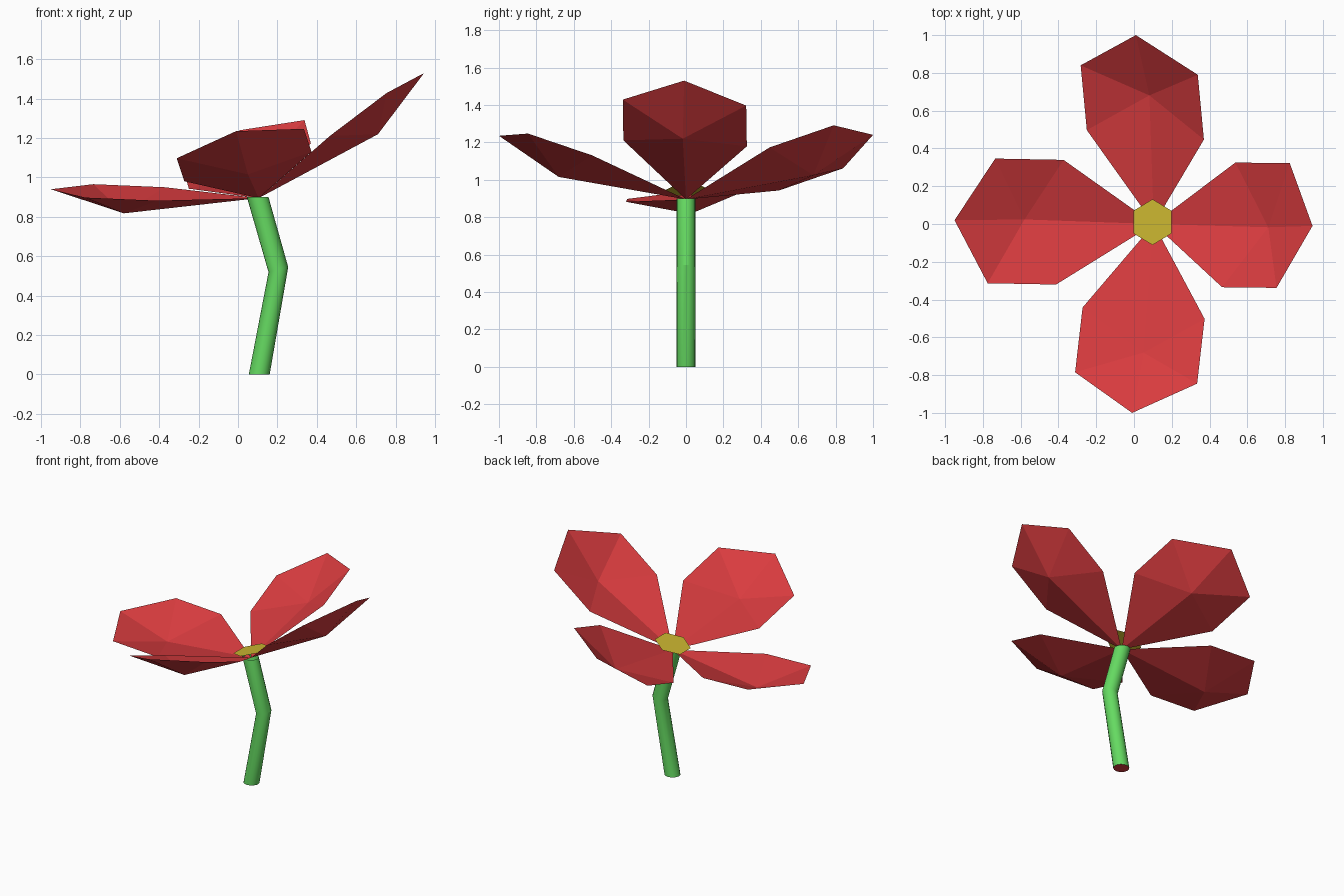
import bpy, math
from mathutils import Vector, Matrix

if "Cube" in bpy.data.objects:
    bpy.data.objects.remove(bpy.data.objects["Cube"])


def material(name, rgb):
    m = bpy.data.materials.new(name)
    m.diffuse_color = (*rgb, 1)
    m.use_nodes = True
    m.node_tree.nodes["Principled BSDF"].inputs["Base Color"].default_value = m.diffuse_color
    return m


RED = material("petal_red", (0.70, 0.045, 0.05))
GREEN = material("stem_green", (0.13, 0.70, 0.12))
YELLOW = material("centre_yellow", (0.60, 0.47, 0.03))


def build(name, verts, faces, *mats):
    me = bpy.data.meshes.new(name)
    me.from_pydata([tuple(v) for v in verts], [], faces)
    for m in mats:
        me.materials.append(m)
    ob = bpy.data.objects.new(name, me)
    bpy.context.collection.objects.link(ob)
    return ob


# Petals: one cupped hexagonal outline, aimed by its tip and its half-width vector
BASE = Vector((0.105, 0, 0.895))
OUTLINE = [(0, 0), (0.472, 1), (0.815, 1), (1, 0), (0.815, -1), (0.472, -1)]


def petal(name, tip, half):
    along, half = Vector(tip) - BASE, Vector(half)
    up = along.cross(half).normalized()
    flip = up.z < 0
    if flip:
        up = -up
    verts = [BASE + along * u + half * v for u, v in OUTLINE]
    verts.append(BASE + along * 0.645 - up * 0.107)
    faces = [(i, (i + 1) % 6, 6) for i in range(6)]
    # keep the inner side of the petal facing up
    if not flip:
        faces = [f[::-1] for f in faces]
    faces = [f[::-1] for f in faces]
    return build(name, verts, faces, RED)


petal("front_petal", (-0.01, -1.0, 1.235), (0.323, -0.03, 0.075))
petal("back_petal", (0.01, 1.0, 1.24), (0.31, -0.025, 0.115))
petal("left_petal", (-0.95, 0.02, 0.94), (0.02, 0.33, 0.034))
petal("right_petal", (0.945, -0.01, 1.53), (0.035, 0.33, -0.016))

# Bent stem: three rings (centre x, centre z, x radius, z rise across the ring)
N = 16
RINGS = [(0.108, 0, 0.053, 0), (0.205, 0.532, 0.05, 0.013), (0.10, 0.90, 0.055, 0)]
verts = []
for cx, cz, rx, rise in RINGS:
    for i in range(N):
        a = 2 * math.pi * i / N
        verts.append((cx + rx * math.cos(a), 0.051 * math.sin(a), cz + rise * math.cos(a)))
faces = [(r * N + i, r * N + (i + 1) % N, (r + 1) * N + (i + 1) % N, (r + 1) * N + i)
         for r in range(2) for i in range(N)]
faces.append(tuple(reversed(range(N))))
stem = build("stem", verts, faces, GREEN, RED)
stem.data.polygons[-1].material_index = 1   # red cut end
bpy.context.view_layer.objects.active = stem
stem.select_set(True)
bpy.ops.object.shade_smooth_by_angle(angle=math.radians(25))

# Flower centre: flat hexagon square to the upper stem
tilt = Matrix.Rotation(math.radians(-16), 3, 'Y')
centre = Vector((0.098, 0.01, 0.945))
hexagon = [centre + tilt @ Vector((0.12 * math.cos(a), 0.121 * math.sin(a), 0))
           for a in (math.radians(30 + 60 * i) for i in range(6))]
build("flower_centre", hexagon, [tuple(range(6))], YELLOW)
